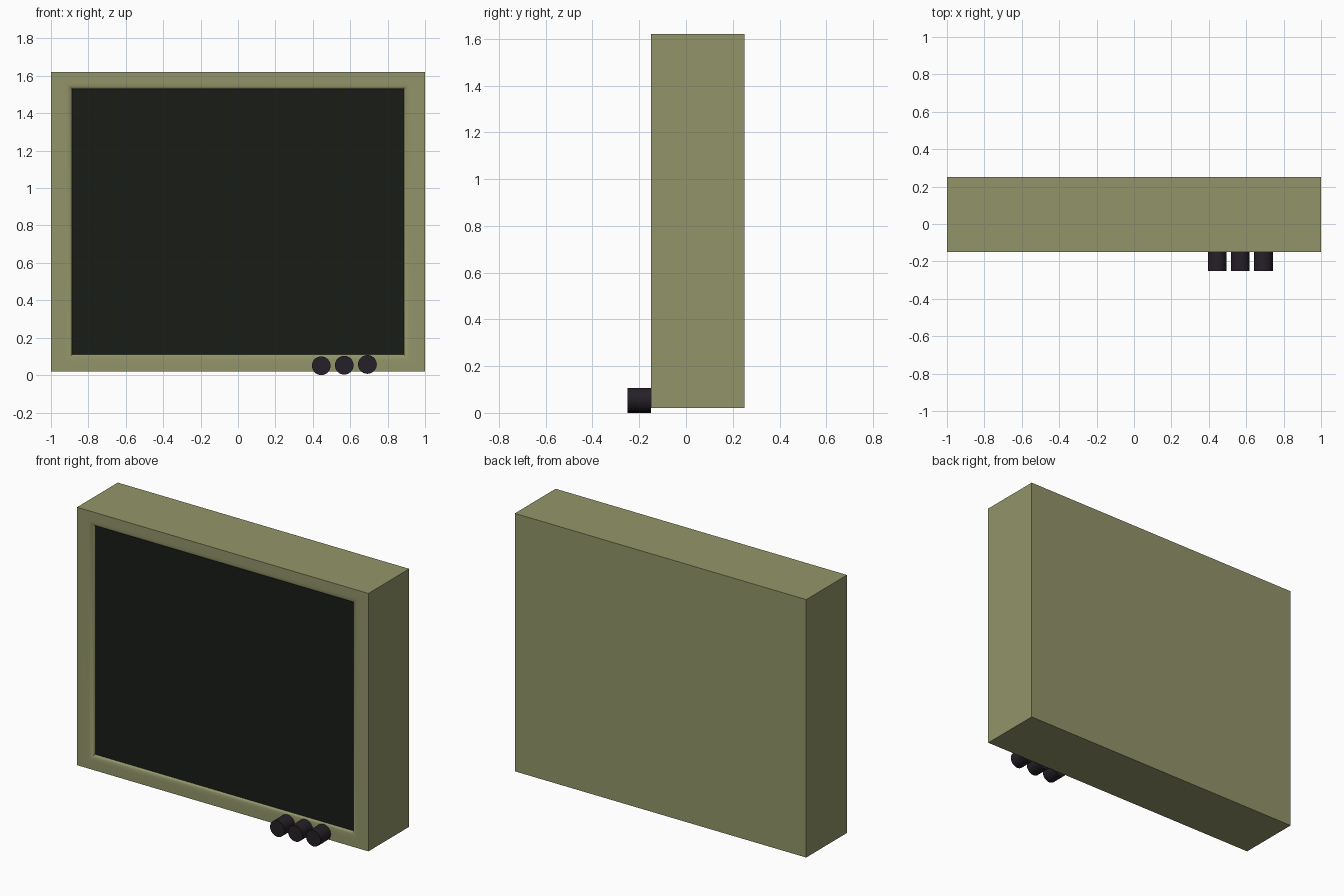
import bpy, bmesh, math

if "Cube" in bpy.data.objects:
    bpy.data.objects.remove(bpy.data.objects["Cube"])

FRONT, BACK, MID_Z = -0.15, 0.25, 0.82
HALF_X, HALF_Z = 1.0, 0.80


def material(name, rgb):
    mat = bpy.data.materials.new(name)
    mat.diffuse_color = (*rgb, 1)
    mat.use_nodes = True
    mat.node_tree.nodes["Principled BSDF"].inputs["Base Color"].default_value = mat.diffuse_color
    return mat


def ring(bm, inset_x, inset_z, y):
    hx, hz = HALF_X - inset_x, HALF_Z - inset_z
    return [bm.verts.new((sx * hx, y, MID_Z + sz * hz))
            for sx, sz in ((-1, -1), (1, -1), (1, 1), (-1, 1))]


def finish(bm, name, mat):
    bmesh.ops.recalc_face_normals(bm, faces=bm.faces)
    mesh = bpy.data.meshes.new(name)
    bm.to_mesh(mesh)
    bm.free()
    obj = bpy.data.objects.new(name, mesh)
    bpy.context.collection.objects.link(obj)
    mesh.materials.append(mat)
    bpy.ops.object.select_all(action='DESELECT')
    obj.select_set(True)
    bpy.context.view_layer.objects.active = obj
    bpy.ops.object.shade_smooth_by_angle(angle=math.radians(30))
    return obj


def loft(name, mat, profile, cap_end):
    # Joins rectangular rings, given as (inset x, inset z, y), into one shell
    bm = bmesh.new()
    rings = [ring(bm, *p) for p in profile]
    bm.faces.new(rings[0])
    for a, b in zip(rings, rings[1:]):
        for i in range(4):
            j = (i + 1) % 4
            bm.faces.new((a[i], a[j], b[j], b[i]))
    if cap_end:
        bm.faces.new(rings[-1])
    return finish(bm, name, mat)


olive = material("olive_plastic", (0.29, 0.30, 0.143))
glass = material("dark_glass", (0.009, 0.0116, 0.008))
black = material("knob_black", (0.0185, 0.0144, 0.021))

# Casing: box whose front border rolls over into the screen recess
profile = [(0, 0, BACK), (0, 0, FRONT)]
ROLL, DEPTH, STEPS = 0.036, 0.018, 6
for k in range(STEPS + 1):
    t = k / STEPS * math.pi / 2
    s = ROLL * (math.sin(t) - 1)
    profile.append((0.113 + s, 0.09 + s, FRONT + DEPTH * (1 - math.cos(t))))
profile.append((0.113, 0.09, FRONT + 0.04))
loft("casing", olive, profile, cap_end=False)

# Screen: thin pane filling the recess
loft("screen", glass, [(0.113, 0.09, FRONT + 0.04),
                       (0.113, 0.09, FRONT + DEPTH)], cap_end=True)

# Control knobs along the lower right of the border
for n, (x, z) in enumerate(((0.445, 0.050), (0.568, 0.053), (0.692, 0.057)), 1):
    bm = bmesh.new()
    bmesh.ops.create_cone(bm, cap_ends=True, segments=32,
                          radius1=0.05, radius2=0.05, depth=0.1)
    obj = finish(bm, f"control_knob_{n}", black)
    obj.rotation_euler = (math.radians(90), 0, 0)
    obj.location = (x, -0.20, z)
